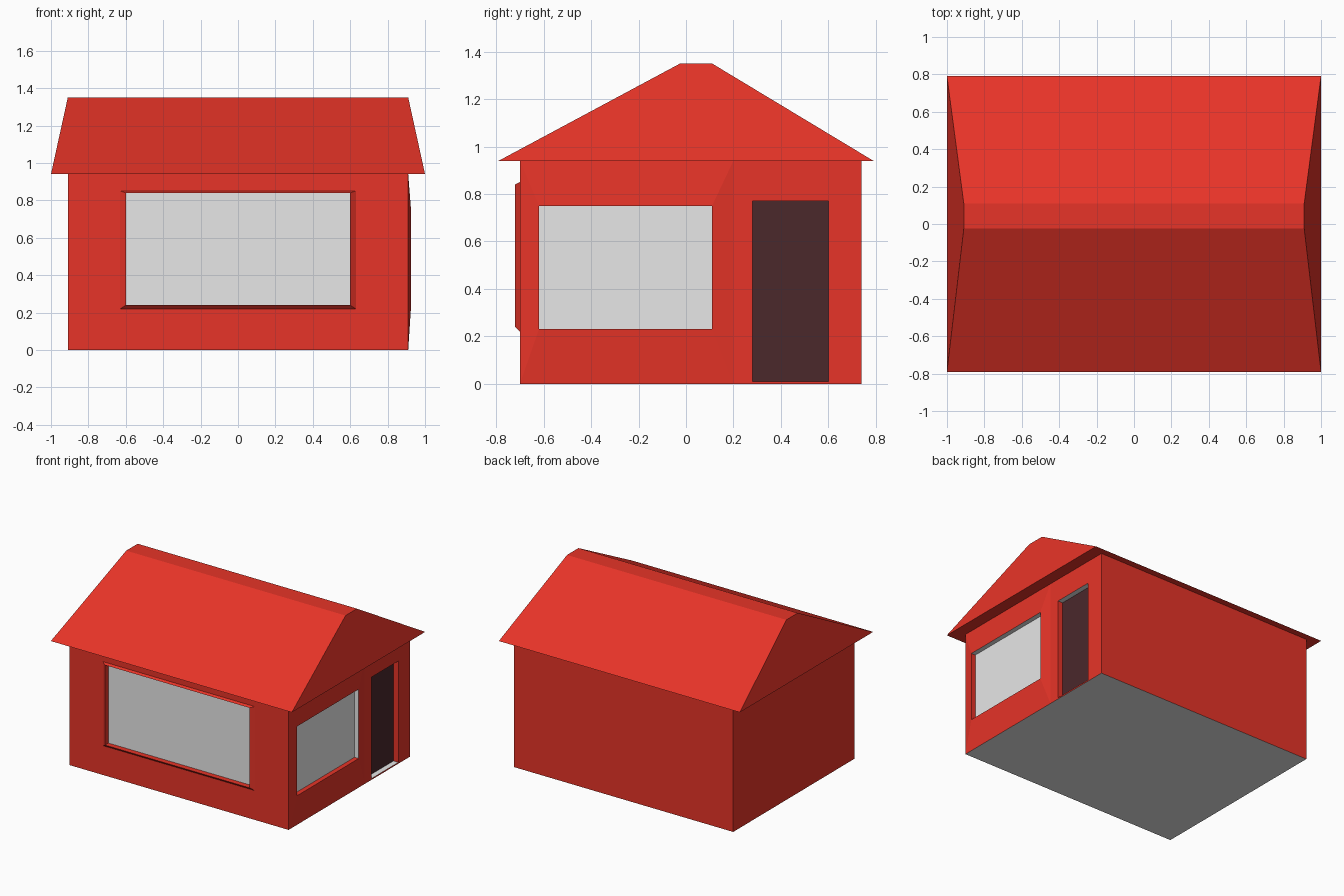
import bpy
import bmesh

cube = bpy.data.objects.get("Cube")
if cube:
    bpy.data.objects.remove(cube, do_unlink=True)


def material(name, rgb):
    m = bpy.data.materials.new(name)
    m.use_nodes = True
    color = (*rgb, 1)
    m.diffuse_color = color
    m.node_tree.nodes["Principled BSDF"].inputs["Base Color"].default_value = color
    return m


RED, GREY, DARK = 0, 1, 2
MATERIALS = [
    material("red paint", (0.8, 0.034, 0.021)),
    material("light grey", (0.8, 0.8, 0.8)),
    material("dark brown", (0.069, 0.021, 0.024)),
]

# Each direction maps panel coordinates (across, up, outward) to the model
FRONT = lambda u, v, d: (u, -d, v)
BACK = lambda u, v, d: (-u, d, v)
RIGHT = lambda u, v, d: (d, u, v)
LEFT = lambda u, v, d: (-d, -u, v)
UP = lambda u, v, d: (u, v, d)
DOWN = lambda u, v, d: (u, -v, -d)
BOTTOM_SIDE, HIGH_SIDE, TOP_SIDE = 0, 1, 2


def panel(name, direction, loops, fill=RED, grey_reveals=()):
    """Bridge nested rectangles (u0, u1, v0, v1, depth) and fill the last one."""
    bm = bmesh.new()
    rings = []
    for u0, u1, v0, v1, d in loops:
        corners = [(u0, v0), (u1, v0), (u1, v1), (u0, v1)]
        rings.append([bm.verts.new(direction(u, v, d)) for u, v in corners])
    for n, (outer, inner) in enumerate(zip(rings, rings[1:])):
        for i in range(4):
            j = (i + 1) % 4
            face = bm.faces.new((outer[i], outer[j], inner[j], inner[i]))
            if n == len(rings) - 2 and i in grey_reveals:
                face.material_index = GREY
    bm.faces.new(rings[-1]).material_index = fill
    mesh = bpy.data.meshes.new(name)
    bm.to_mesh(mesh)
    bm.free()
    for m in MATERIALS:
        mesh.materials.append(m)
    ob = bpy.data.objects.new(name, mesh)
    bpy.context.collection.objects.link(ob)
    return ob


W, Y0, Y1, H = 0.91, -0.70, 0.74, 0.94   # wall extents
SPLIT = 0.20                              # between side window and door

# Front wall with bevelled frame and recessed window
panel("front_wall_and_window", FRONT, [
    (-W, W, 0, H, -Y0),
    (-0.63, 0.63, 0.22, 0.85, -Y0),
    (-0.60, 0.60, 0.24, 0.84, 0.72),
    (-0.60, 0.60, 0.24, 0.84, 0.68),
], GREY)

# Side wall swelling out towards its window
panel("side_wall_and_window", RIGHT, [
    (Y0, SPLIT, 0, H, W),
    (-0.62, 0.11, 0.23, 0.75, 0.925),
    (-0.62, 0.11, 0.23, 0.75, 0.89),
], GREY, (HIGH_SIDE, TOP_SIDE))

# Side wall with recessed door
panel("side_wall_and_door", RIGHT, [
    (SPLIT, Y1, 0, H, W),
    (0.28, 0.60, 0.01, 0.77, W),
    (0.28, 0.60, 0.01, 0.77, 0.87),
], DARK, (BOTTOM_SIDE, TOP_SIDE))

# Plain walls and floor
panel("back_wall", BACK, [(-W, W, 0, H, Y1)])
panel("left_wall", LEFT, [(-Y1, -Y0, 0, H, W)])
panel("floor", DOWN, [(-W, W, -Y1, -Y0, 0)], GREY)

# Roof with sloped gable ends and flat ridge, closed below
eaves = (-1, 1, -0.79, 0.79)
panel("roof", UP, [(*eaves, H), (-W, W, -0.025, 0.11, 1.35)])
panel("roof_soffit", DOWN, [(*eaves, -H)])
